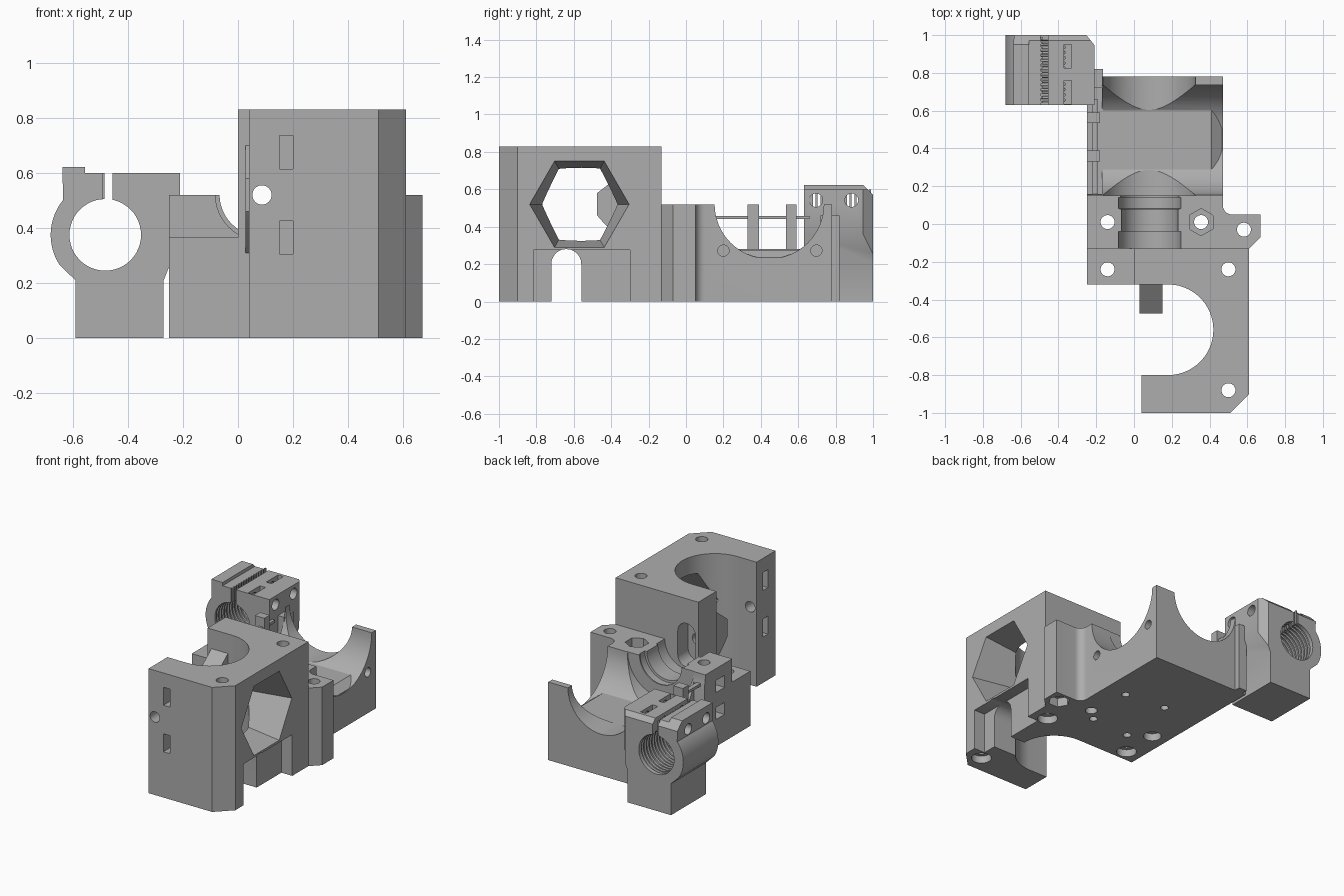
import bpy, bmesh
from math import cos, sin, radians
from mathutils import Vector

cube = bpy.data.objects.get("Cube")
if cube:
    bpy.data.objects.remove(cube)

grey = bpy.data.materials.new("plain grey")
grey.use_nodes = True
grey.diffuse_color = (0.42, 0.42, 0.42, 1)
grey.node_tree.nodes["Principled BSDF"].inputs["Base Color"].default_value = grey.diffuse_color

# Profile plane to space, for each extrusion axis
PLACE = {"x": lambda u, v, w: (w, u, v),
         "y": lambda u, v, w: (u, w, v),
         "z": lambda u, v, w: (u, v, w)}


def loft(name, axis, rings):
    """Solid skinned through (position, profile) rings."""
    bm = bmesh.new()
    rows = [[bm.verts.new(PLACE[axis](u, v, w)) for u, v in pts] for w, pts in rings]
    n = len(rows[0])
    for a, b in zip(rows, rows[1:]):
        for i in range(n):
            j = (i + 1) % n
            bm.faces.new((a[i], a[j], b[j], b[i]))
    bm.faces.new(rows[0])
    bm.faces.new(rows[-1])
    bmesh.ops.recalc_face_normals(bm, faces=bm.faces)
    mesh = bpy.data.meshes.new(name)
    bm.to_mesh(mesh)
    bm.free()
    mesh.materials.append(grey)
    ob = bpy.data.objects.new(name, mesh)
    bpy.context.collection.objects.link(ob)
    return ob


def prism(name, axis, lo, hi, pts):
    return loft(name, axis, [(lo, pts), (hi, pts)])


def arc(u, v, r, a, b, n=24):
    return [(u + r * cos(radians(a + (b - a) * i / n)),
             v + r * sin(radians(a + (b - a) * i / n))) for i in range(n + 1)]


def disc(u, v, r, n=32):
    return arc(u, v, r, 0, 360, n)[:-1]


def rect(u0, u1, v0, v1):
    return [(u0, v0), (u1, v0), (u1, v1), (u0, v1)]


def box(name, x0, x1, y0, y1, z0, z1):
    return prism(name, "z", z0, z1, rect(x0, x1, y0, y1))


def cut(ob, cutter):
    """Subtract a cutter and throw it away."""
    mod = ob.modifiers.new("cut", "BOOLEAN")
    mod.operation = "DIFFERENCE"
    mod.solver = "EXACT"
    mod.object = cutter
    bpy.context.view_layer.objects.active = ob
    bpy.ops.object.modifier_apply(modifier=mod.name)
    bpy.data.objects.remove(cutter)


def drill(ob, axis, lo, hi, u, v, r, n=32):
    cut(ob, prism("drill", axis, lo, hi, disc(u, v, r, n)))


# Tall mount, open to one side around a vertical bore
mount = prism("tall_mount", "z", 0, 0.83,
              [(0.04, -1), (0.51, -1), (0.61, -0.9), (0.61, -0.13), (0, -0.13), (0, -0.32)]
              + arc(0.18, -0.56, 0.24, 90, -90, 40) + [(0.04, -0.8)])
cut(mount, loft("hex_window", "x", [(0.3, disc(-0.57, 0.52, 0.2, 6)),
                                    (0.63, disc(-0.57, 0.52, 0.27, 6))]))
# Lower side recess with an arched opening
cut(mount, box("recess", 0.53, 0.7, -0.815, -0.3, -0.1, 0.275))
cut(mount, prism("arch", "x", 0.3, 0.7,
                 [(-0.72, -0.1), (-0.56, -0.1)] + arc(-0.64, 0.2, 0.08, 0, 180)))
# Rod hole and its oval seat
drill(mount, "y", -1.1, 0, 0.087, 0.52, 0.035)
cut(mount, prism("oval", "y", -0.24, -0.1,
                 arc(0.087, 0.6, 0.065, 0, 180) + arc(0.087, 0.44, 0.065, 180, 360)))
# Tie channels turning from the front to the end of the arm
for z in (0.305, 0.615):
    cut(mount, box("tie_front", 0.15, 0.2, -1.1, -0.87, z, z + 0.12))
    cut(mount, box("tie_side", -0.1, 0.18, -0.92, -0.87, z, z + 0.12))
for y in (-0.24, -0.88):
    drill(mount, "z", -0.1, 1, 0.5, y, 0.037)
    drill(mount, "z", -0.1, 0.05, 0.5, y, 0.062)

# Wedge shaped nut holder inside the bore
holder = prism("nut_holder", "x", 0.028, 0.15,
               [(-0.3, 0.31), (-0.32, 0.31), (-0.44, 0.42), (-0.475, 0.46),
                (-0.475, 0.58), (-0.32, 0.7), (-0.3, 0.7)])
drill(holder, "y", -0.6, -0.2, 0.087, 0.52, 0.035)

# Low ledge beside the tall mount
ledge = box("front_ledge", -0.25, 0.01, -0.32, -0.125, 0, 0.365)
drill(ledge, "z", -0.1, 0.6, -0.14, -0.24, 0.037)
drill(ledge, "z", -0.1, 0.05, -0.14, -0.24, 0.062)

# Main bed with bearing seat, screw ear and crossing troughs
bed = prism("main_bed", "z", 0, 0.52,
            [(-0.25, -0.13), (0.61, -0.13), (0.67, -0.07), (0.67, 0.05)]
            + arc(0.52, 0.1, 0.05, 270, 180, 8)
            + [(0.47, 0.78), (-0.17, 0.78), (-0.17, 0.16), (-0.25, 0.16)])
cut(bed, prism("trough_across", "x", -0.5, 0.8, disc(0.445, 0.521, 0.292, 64)))
cut(bed, prism("trough_along", "y", 0.15, 0.9, disc(0.08, 0.521, 0.245, 64)))
seat = [(-0.3, 0.165), (-0.04, 0.165), (-0.039, 0.15), (0.08, 0.15), (0.081, 0.165),
        (0.14, 0.165), (0.141, 0.155), (0.2, 0.155)]
cut(bed, loft("bearing_seat", "y", [(y, disc(0.083, 0.521, r, 48)) for y, r in seat]))
for x, y in ((-0.14, 0.01), (0.355, 0.01), (0.582, -0.03)):
    drill(bed, "z", -0.1, 0.7, x, y, 0.037)
cut(bed, prism("nut_top", "z", 0.46, 0.6,
               arc(0.355, 0.01, 0.072, 30, 330, 5)))
cut(bed, prism("nut_ear", "z", -0.1, 0.06, disc(0.582, -0.03, 0.068, 6)))
drill(bed, "z", -0.1, 0.05, -0.14, 0.01, 0.055)
for x, y in ((0.32, 0.3), (0.03, 0.33), (-0.01, -0.08), (0.28, -0.06)):
    drill(bed, "z", -0.1, 0.1, x, y, 0.025)
for y in (0.2, 0.697):
    drill(bed, "x", 0.3, 0.6, y, 0.272, 0.03)
for z in (0.18, 0.36):
    cut(bed, box("tie_slot", -0.4, -0.17, -0.05, 0.04, z, z + 0.08))

# Raised floor of the trough, falling away at its open end
prism("trough_floor", "y", 0.27, 0.62,
      [(-0.2, 0.1), (0.465, 0.1), (0.465, 0.235), (0.41, 0.275), (-0.2, 0.275)])

# Side wall with posts and thin rails
box("side_wall", -0.25, -0.165, 0.155, 0.78, 0, 0.28)
for y0, y1 in ((0.33, 0.39), (0.535, 0.59)):
    box("side_post", -0.25, -0.18, y0, y1, 0.25, 0.52)
box("side_rail", -0.22, -0.19, 0.15, 0.66, 0.44, 0.458)
box("corner_post", -0.225, -0.165, 0.72, 0.82, 0, 0.46)

# Split rod clamp
clamp = prism("rod_clamp", "y", 0.63, 1,
              [(-0.59, 0), (-0.27, 0), (-0.27, 0.21), (-0.21, 0.36), (-0.21, 0.6),
               (-0.455, 0.6), (-0.455, 0.45), (-0.492, 0.45), (-0.492, 0.6),
               (-0.555, 0.6), (-0.555, 0.622), (-0.637, 0.622)]
              + arc(-0.48, 0.375, 0.2, 141, 213) + [(-0.59, 0.21)])
# Ribbed bore
ribs = [(0.6, 0.13), (0.645, 0.13)]
for i in range(12):
    y = 0.65 + i * 0.028
    ribs += [(y, 0.138), (y + 0.012, 0.138), (y + 0.015, 0.13), (y + 0.024, 0.13)]
ribs += [(1.1, 0.13)]
cut(clamp, loft("ribbed_bore", "y", [(y, disc(-0.482, 0.375, r, 48)) for y, r in ribs]))
for y in (0.695, 0.885):
    drill(clamp, "x", -0.8, 0, y, 0.542, 0.036)
    cut(clamp, box("clamp_slot", -0.37, -0.33, y - 0.06, y + 0.065, 0.45, 0.7))
# Bevelled rear corners
cut(clamp, prism("corner_bevel", "z", -0.1, 0.8, [(-0.26, 1.01), (-0.2, 0.935), (-0.15, 1.05)]))
cut(clamp, prism("top_bevel", "x", -0.9, 0, [(0.94, 0.632), (1.01, 0.56), (1.05, 0.68)]))
# Toothed strip lining the split
for i in range(14):
    y = 0.64 + i * 0.026
    box("belt_tooth", -0.494, -0.484, y, y + 0.012, 0.505, 0.6)

# Smooth the curved walls and keep the edges crisp
for ob in bpy.context.view_layer.objects:
    ob.select_set(ob.type == "MESH")
bpy.context.view_layer.objects.active = bed
bpy.ops.object.shade_smooth_by_angle(angle=radians(25))
